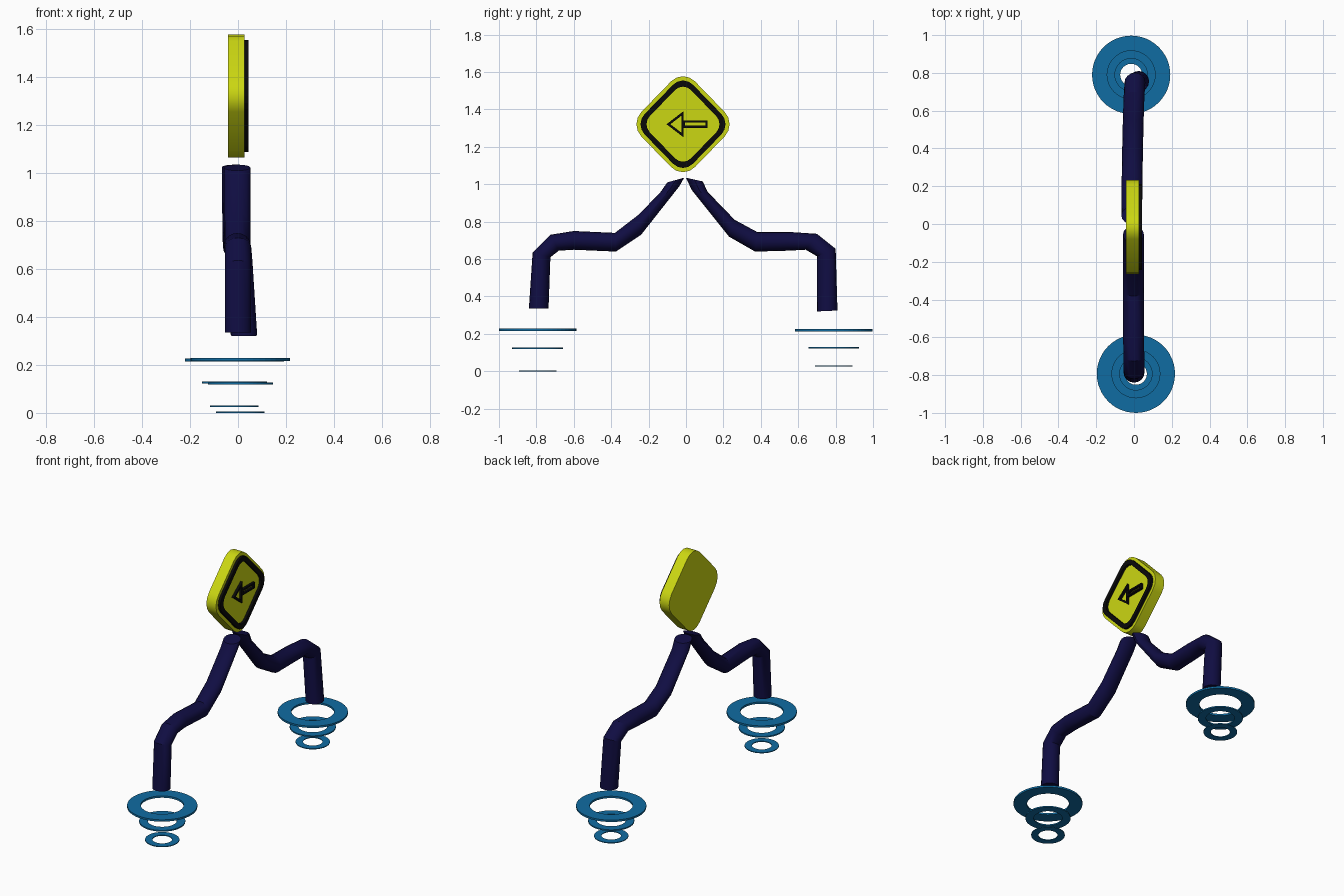
import bpy, bmesh
from math import sin, cos, pi, sqrt

cube = bpy.data.objects.get("Cube")
if cube:
    bpy.data.objects.remove(cube, do_unlink=True)


def material(name, rgb):
    m = bpy.data.materials.new(name)
    m.use_nodes = True
    m.diffuse_color = (*rgb, 1)
    m.node_tree.nodes["Principled BSDF"].inputs["Base Color"].default_value = (*rgb, 1)
    return m


YELLOW = material("sign yellow", (0.60, 0.68, 0.006))
BLACK = material("marking black", (0.003, 0.003, 0.003))
NAVY = material("leg navy", (0.005, 0.004, 0.055))
BLUE = material("ring blue", (0.005, 0.15, 0.36))


def loft(name, loops, mat, closed=False, smooth=False):
    """Skin a series of equal point loops; cap the ends, or join last to first."""
    bm = bmesh.new()
    rows = [[bm.verts.new(p) for p in loop] for loop in loops]
    n = len(rows[0])
    pairs = list(zip(rows, rows[1:]))
    if closed:
        pairs.append((rows[-1], rows[0]))
    else:
        bm.faces.new(rows[0])
        bm.faces.new(rows[-1])
    for a, b in pairs:
        for i in range(n):
            j = (i + 1) % n
            bm.faces.new((a[i], a[j], b[j], b[i]))
    bmesh.ops.recalc_face_normals(bm, faces=bm.faces)
    mesh = bpy.data.meshes.new(name)
    bm.to_mesh(mesh)
    bm.free()
    mesh.materials.append(mat)
    ob = bpy.data.objects.new(name, mesh)
    bpy.context.collection.objects.link(ob)
    if smooth:
        bpy.ops.object.select_all(action='DESELECT')
        ob.select_set(True)
        bpy.context.view_layer.objects.active = ob
        bpy.ops.object.shade_smooth_by_angle(angle=pi / 6)
    return ob


def at_x(loop, x):
    return [(x, y, z) for y, z in loop]


def at_z(loop, z):
    return [(x, y, z) for x, y in loop]


def frame(name, outer, inner, lo, hi, place, mat):
    """Flat outline with a hole, extruded from lo to hi."""
    return loft(name, [place(outer, lo), place(outer, hi),
                       place(inner, hi), place(inner, lo)], mat, closed=True)


def circle(cx, cy, r, n=48):
    return [(cx + r * cos(2 * pi * i / n), cy + r * sin(2 * pi * i / n)) for i in range(n)]


# Sign: rounded diamond with raised markings on the left face
SY, SZ = -0.016, 1.321


def diamond(half, r, steps=4):
    pts = []
    for k in range(4):
        mid = k * pi / 2
        for s in range(steps + 1):
            a = mid - pi / 4 + s * pi / 2 / steps
            pts.append((SY + (half - r) * cos(mid) + r * cos(a),
                        SZ + 1.03 * ((half - r) * sin(mid) + r * sin(a))))
    return pts


board = diamond(0.249, 0.09)
loft("sign_board", [at_x(board, -0.042), at_x(board, 0.027)], YELLOW, smooth=True)
FACE, RAISED = 0.026, 0.043
frame("sign_border", diamond(0.227, 0.075), diamond(0.195, 0.06), FACE, RAISED, at_x, BLACK)

# Arrow: outlined head and shaft
head = [(-0.104, SZ), (-0.013, SZ - 0.07), (-0.013, SZ + 0.07)]
heart = (-0.047, SZ)
head_hole = [tuple(c + 0.64 * (p - c) for p, c in zip(pt, heart)) for pt in head]
frame("arrow_head", head, head_hole, FACE, RAISED, at_x, BLACK)


def box(cy, hy, hz):
    return [(cy - hy, SZ - hz), (cy + hy, SZ - hz), (cy + hy, SZ + hz), (cy - hy, SZ + hz)]


frame("arrow_shaft", box(0.049, 0.066, 0.019), box(0.049, 0.054, 0.008),
      FACE, RAISED, at_x, BLACK)


# Legs: bent tubes; each section is (x centre, outer y, z, inner y, z)
def leg(name, sections, n=16):
    loops = []
    for x, oy, oz, iy, iz in sections:
        loop = []
        for i in range(n):
            a = 2 * pi * i / n
            t = (1 + cos(a)) / 2
            loop.append((x + 0.055 * sin(a), iy + (oy - iy) * t, iz + (oz - iz) * t))
        loops.append(loop)
    loft(name, loops, NAVY, smooth=True)


leg("front_leg", [
    (-0.003, -0.10, 1.01, -0.01, 1.035), (-0.003, -0.135, 0.96, -0.035, 0.99),
    (-0.003, -0.25, 0.84, -0.24, 0.73), (-0.003, -0.38, 0.74, -0.375, 0.64),
    (-0.003, -0.60, 0.75, -0.60, 0.65), (0, -0.725, 0.73, -0.68, 0.645),
    (0, -0.82, 0.635, -0.725, 0.61), (0, -0.84, 0.335, -0.735, 0.335)])
leg("back_leg", [
    (-0.012, 0.09, 1.015, 0.0, 1.035), (-0.012, 0.115, 0.96, 0.03, 0.97),
    (-0.01, 0.26, 0.81, 0.23, 0.72), (-0.008, 0.38, 0.745, 0.37, 0.64),
    (-0.004, 0.55, 0.745, 0.55, 0.645), (0, 0.70, 0.735, 0.64, 0.65),
    (0.005, 0.80, 0.655, 0.70, 0.615), (0.025, 0.81, 0.325, 0.70, 0.32)])

# Floating rings under each foot: outer radius, inner radius, thickness
SIZES = {"large": (0.207, 0.127, 0.012), "middle": (0.136, 0.086, 0.008),
         "small": (0.101, 0.058, 0.005)}
for foot, cx, cy, heights in (("front", 0.01, -0.793, (0.216, 0.118, 0.0)),
                              ("back", -0.015, 0.79, (0.214, 0.122, 0.025))):
    for (size, (ro, ri, t)), z in zip(SIZES.items(), heights):
        frame(f"{foot}_{size}_ring", circle(cx, cy, ro), circle(cx, cy, ri),
              z, z + t, at_z, BLUE)
